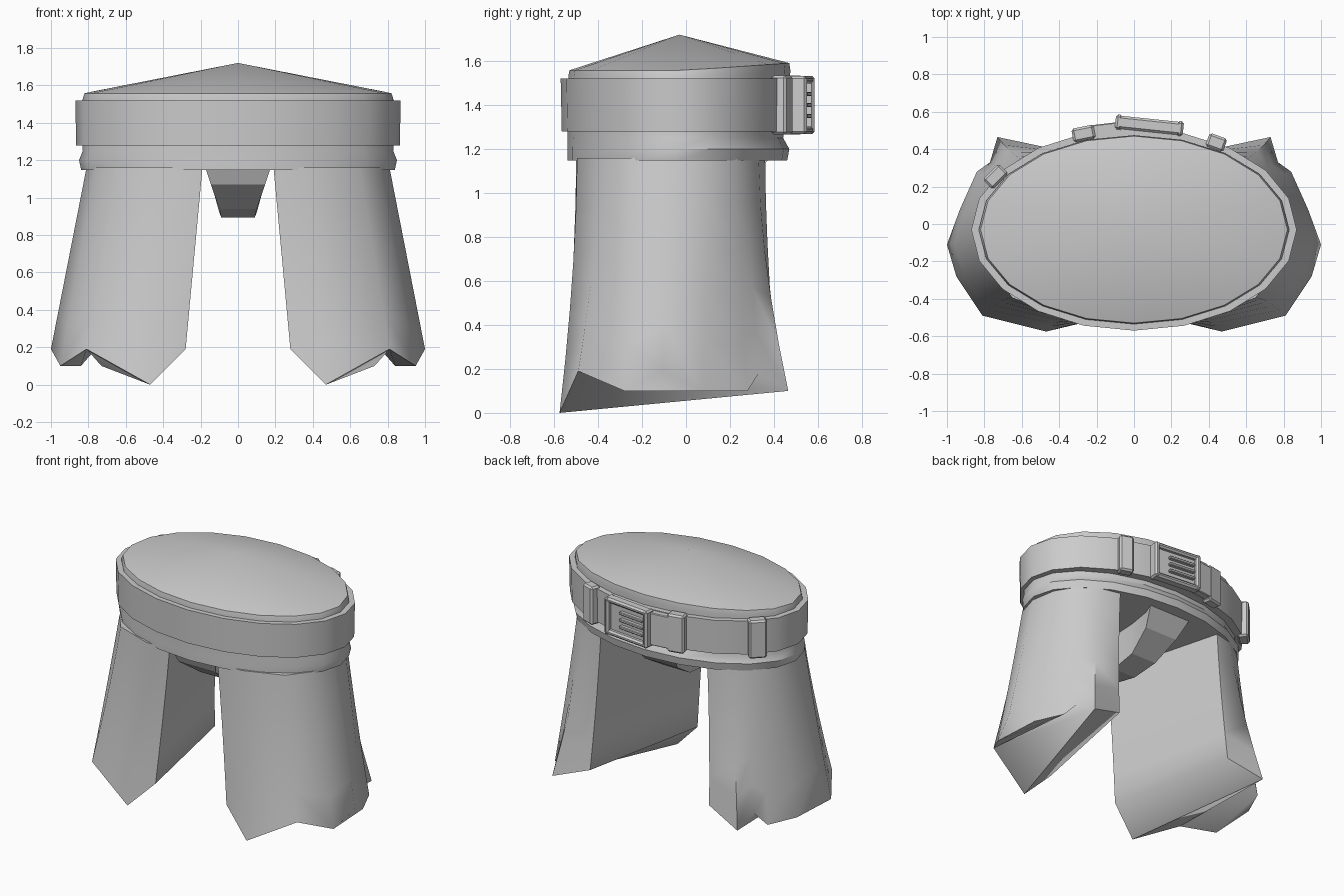
import bpy, bmesh
from math import sin, cos, pi, sqrt, atan2, radians
from mathutils import Matrix

if "Cube" in bpy.data.objects:
    bpy.data.objects.remove(bpy.data.objects["Cube"])

SEG = 20


def finish(bm, name, smooth=35):
    bmesh.ops.recalc_face_normals(bm, faces=bm.faces)
    me = bpy.data.meshes.new(name)
    bm.to_mesh(me)
    bm.free()
    ob = bpy.data.objects.new(name, me)
    bpy.context.collection.objects.link(ob)
    if smooth:
        bpy.ops.object.select_all(action='DESELECT')
        ob.select_set(True)
        bpy.context.view_layer.objects.active = ob
        bpy.ops.object.shade_smooth_by_angle(angle=radians(smooth))
    return ob


def ring(bm, z, a, b, cy, rise=0):
    pts = []
    for i in range(SEG):
        t = 2 * pi * i / SEG
        y = cy + b * sin(t)
        pts.append(bm.verts.new((a * cos(t), y, z + rise * max(0, y))))
    return pts


def bridge(bm, r0, r1):
    n = len(r0)
    for i in range(n):
        j = (i + 1) % n
        bm.faces.new((r0[i], r0[j], r1[j], r1[i]))


# waist: flared lower lip, hidden middle, shallow cone on top
bm = bmesh.new()
rings = [ring(bm, *p) for p in [
    (1.147, .838, .50, -.04), (1.20, .85, .505, -.035), (1.25, .83, .49, -.048),
    (1.32, .835, .495, -.045), (1.53, .83, .505, -.03, .05), (1.558, .82, .50, -.03, .07)]]
for r0, r1 in zip(rings, rings[1:]):
    bridge(bm, r0, r1)
bm.faces.new(rings[0])
apex = bm.verts.new((0, -.03, 1.72))
for i in range(SEG):
    bm.faces.new((rings[-1][i], rings[-1][(i + 1) % SEG], apex))
finish(bm, "waist")

# belt band
BA, BB, BC = .87, .54, -.03
bm = bmesh.new()
rings = [ring(bm, *p) for p in [
    (1.28, .80, .47, BC), (1.28, BA - .005, BB - .005, BC),
    (1.52, BA, BB, BC), (1.52, .80, .47, BC)]]
for i in range(4):
    bridge(bm, rings[i], rings[(i + 1) % 4])
finish(bm, "belt")

# trouser flaps: torn hem below, narrower outline above
hem = [(.28, -.53, .19), (.47, -.575, 0), (.81, -.49, .19), (.95, -.28, .10),
       (1.0, -.11, .19), (.93, .08, .10), (.84, .28, .10), (.77, .33, .18),
       (.73, .465, .10), (.47, .41, .19)]
top = [(.19, -.50), (.38, -.495), (.65, -.395), (.76, -.25), (.81, -.08),
       (.78, .10), (.70, .23), (.63, .28), (.55, .33), (.42, .36)]
bm = bmesh.new()
rows = []
for t in (0, .2, .4, .6, .8, 1):
    rows.append([bm.verts.new((p[0] + (h[0] - p[0]) * t,
                               p[1] + (h[1] - p[1]) * t ** 1.7,
                               1.16 + (h[2] - 1.16) * t)) for p, h in zip(top, hem)])
for r0, r1 in zip(rows, rows[1:]):
    bridge(bm, r0, r1)
bm.faces.new(rows[0])
# underside: slanted inner band, then triangles zigzagging between front and back hem
b = rows[-1]
bm.faces.new((b[0], b[1], b[8], b[9]))
for f in ((1, 2, 8), (2, 7, 8), (2, 6, 7), (2, 3, 6), (3, 5, 6), (3, 4, 5)):
    bm.faces.new([b[i] for i in f])
flap = finish(bm, "trouser_flaps", 55)
flap.modifiers.new("mirror", 'MIRROR').use_axis = (True, False, False)

# crotch strap: U-shaped, narrow in the middle
bm = bmesh.new()
rows = []
for y, z, w in [(-.50, 1.16, .175), (-.46, 1.07, .145), (-.28, .94, .10), (-.10, .895, .09),
                (.10, .92, .10), (.28, 1.03, .13), (.38, 1.16, .17)]:
    rows.append([bm.verts.new(c) for c in
                 [(-w, y, z), (w, y, z), (w, y, 1.17), (-w, y, 1.17)]])
for r0, r1 in zip(rows, rows[1:]):
    bridge(bm, r0, r1)
bm.faces.new(rows[0])
bm.faces.new(rows[-1])
finish(bm, "crotch_strap", 20)


# belt fittings: boxes placed on the back of the belt, local y pointing outward
def belt_frame(x, turn=None):
    y = BC + BB * sqrt(1 - (x / BA) ** 2)
    ang = turn if turn is not None else atan2((y - BC) / BB ** 2, x / BA ** 2) - pi / 2
    return Matrix.Translation((x, y, 1.40)) @ Matrix.Rotation(ang, 4, 'Z')


def boxes(name, frame, parts, bevel=.012):
    bm = bmesh.new()
    for loc, size in parts:
        m = frame @ Matrix.Translation(loc) @ Matrix.Diagonal((*size, 1))
        bmesh.ops.create_cube(bm, size=1, matrix=m)
    if bevel:
        bmesh.ops.bevel(bm, geom=bm.edges[:], offset=bevel, segments=1, affect='EDGES')
    return finish(bm, name, 0)


for i, (x, w) in enumerate(((-.74, .12), (-.27, .12), (.44, .10))):
    boxes(f"belt_loop_{i + 1}", belt_frame(x), [((0, 0, 0), (w, .075, .27))])

# loose belt end running into the buckle
boxes("belt_end", belt_frame(-.16), [((0, .005, 0), (.18, .06, .23))], .005)

# buckle: back plate, raised frame, three prongs
bf = belt_frame(.08, radians(-6))
boxes("buckle_plate", bf, [((0, -.015, 0), (.32, .08, .24))])
boxes("buckle_frame", bf, [
    ((0, .02, .115), (.35, .07, .035)), ((0, .02, -.115), (.35, .07, .035)),
    ((.165, .02, 0), (.035, .08, .265)), ((-.165, .02, 0), (.035, .08, .265))])
boxes("buckle_prongs", bf, [((-.04, .03, z), (.20, .04, .02))
                            for z in (-.05, 0, .05)], .004)
